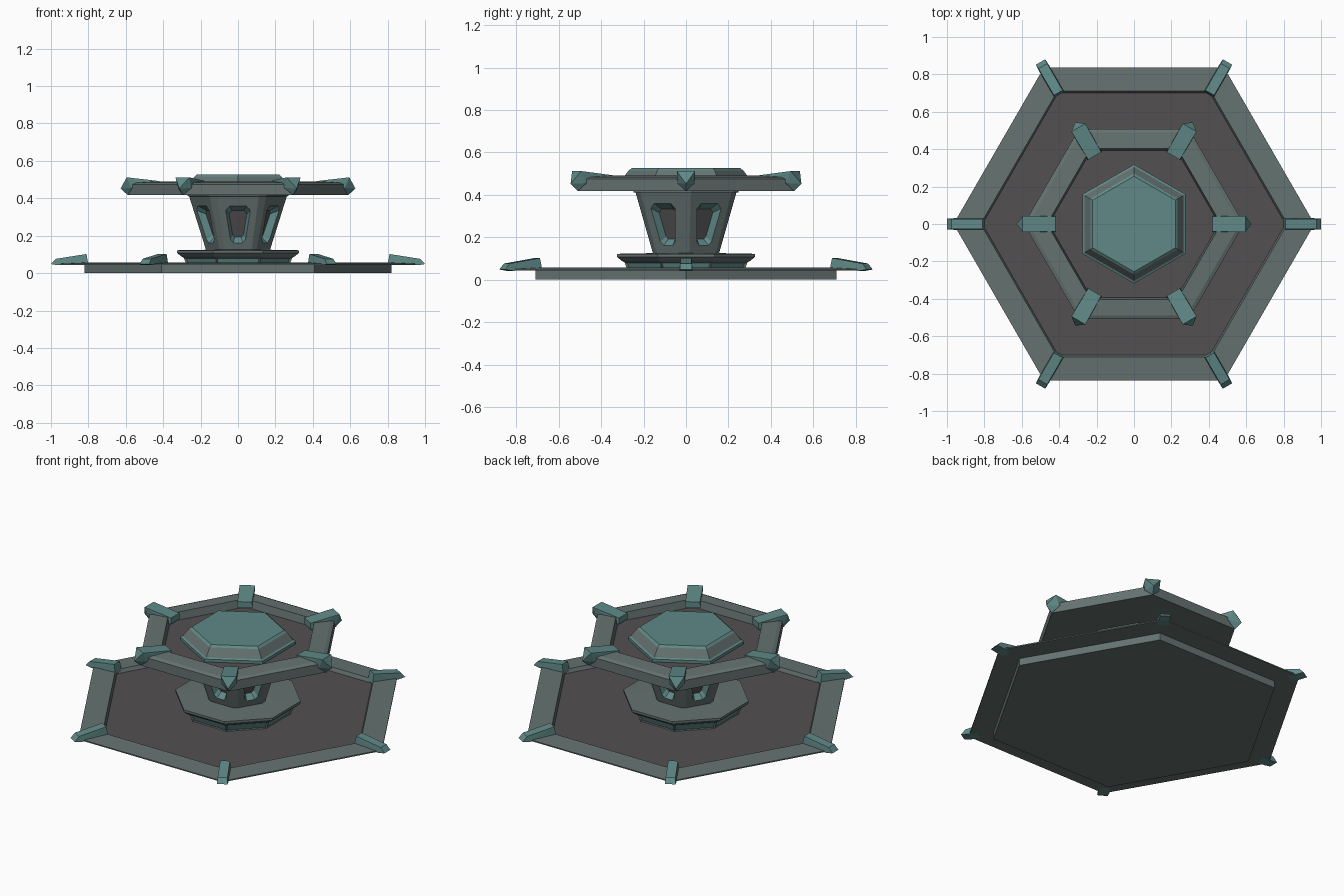
import bpy, bmesh
from math import cos, sin, pi, radians
from mathutils import Vector, Matrix

if "Cube" in bpy.data.objects:
    bpy.data.objects.remove(bpy.data.objects["Cube"])


def material(name, rgb):
    m = bpy.data.materials.new(name)
    m.diffuse_color = (*rgb, 1)
    m.use_nodes = True
    m.node_tree.nodes["Principled BSDF"].inputs["Base Color"].default_value = m.diffuse_color
    return m


GREY = material("grey_green", (0.13, 0.17, 0.163))
TEAL = material("teal", (0.115, 0.25, 0.245))
DARK = material("dark_floor", (0.085, 0.08, 0.08))
MATS = [GREY, TEAL, DARK]


def finish(bm, name):
    bmesh.ops.recalc_face_normals(bm, faces=bm.faces)
    me = bpy.data.meshes.new(name)
    bm.to_mesh(me)
    bm.free()
    for m in MATS:
        me.materials.append(m)
    ob = bpy.data.objects.new(name, me)
    bpy.context.collection.objects.link(ob)
    return ob


def loft(rings, angles, mats):
    """Stack polygon rings (radius, z); mats = bottom cap, each band, top cap."""
    bm = bmesh.new()
    n = len(angles)
    vs = [[bm.verts.new((r * cos(a), r * sin(a), z)) for a in angles] for r, z in rings]
    bm.faces.new(vs[0][::-1]).material_index = mats[0]
    bands = []
    for lo, hi, m in zip(vs, vs[1:], mats[1:]):
        band = []
        for i in range(n):
            j = (i + 1) % n
            f = bm.faces.new((lo[i], lo[j], hi[j], hi[i]))
            f.material_index = m
            band.append(f)
        bands.append(band)
    bm.faces.new(vs[-1]).material_index = mats[-1]
    return bm, bands


def regular(n, start=0.0):
    return [radians(start) + 2 * pi * i / n for i in range(n)]


def window(bm, outline, centre, normal, depth, shrink):
    """Teal recess cut in a flat face: frame strip, teal walls, dark back."""
    back = [centre + (p - centre) * shrink - normal * depth for p in outline]
    a = [bm.verts.new(p) for p in outline]
    b = [bm.verts.new(p) for p in back]
    for i in range(len(a)):
        j = (i + 1) % len(a)
        bm.faces.new((a[i], a[j], b[j], b[i])).material_index = 1
    bm.faces.new(b).material_index = 2
    return a


HEX = regular(6)

# Base plate with recessed floor
bm, _ = loft([(0.82, 0), (0.82, 0.043), (0.965, 0.043), (0.965, 0.05), (0.82, 0.057), (0.81, 0.035)],
             HEX, [0, 0, 0, 0, 0, 0, 2])
finish(bm, "base_plate")

# Octagonal collar with teal panels below its rim
k = 1 / cos(pi / 8)
bm, bands = loft([(0.27 * k, 0.03), (0.29 * k, 0.082), (0.305 * k, 0.09), (0.325 * k, 0.108),
                  (0.325 * k, 0.122), (0.17 * k, 0.125)], regular(8, 22.5), [0] * 7)
panels = bands[0]
bmesh.ops.recalc_face_normals(bm, faces=bm.faces)
bmesh.ops.inset_individual(bm, faces=panels, thickness=0.012, depth=-0.008)
for f in panels:
    f.material_index = 1
finish(bm, "collar")

# Tapered hexagonal column with narrow chamfered corners and window recesses
col_angles = sorted(radians(60 * i + d) for i in range(6) for d in (-5, 5))
BOT, TOP = (0.171, 0.122), (0.262, 0.41)
bm, bands = loft([BOT, TOP, (0.272, 0.412), (0.272, 0.425)], col_angles, [0] * 5)
walls = [f for f in bands[0] if f.calc_area() > 0.03]
PROFILE = [(-0.044, 0.36), (0.044, 0.36), (0.066, 0.335), (0.04, 0.18),
           (0.025, 0.162), (-0.025, 0.162), (-0.04, 0.18), (-0.066, 0.335)]
APO = cos(radians(25))
for f in walls:
    c = f.calc_center_median()
    out = Vector((c.x, c.y, 0)).normalized()
    side = Vector((-out.y, out.x, 0))

    def on_wall(u, z):
        t = (z - BOT[1]) / (TOP[1] - BOT[1])
        return out * (APO * (BOT[0] + t * (TOP[0] - BOT[0]))) + side * u + Vector((0, 0, z))

    outline = [on_wall(u, z) for u, z in PROFILE]
    hole = window(bm, outline, on_wall(0, 0.268), out, 0.04, 0.72)
    edges = list(f.edges)
    mat = f.material_index
    bmesh.ops.delete(bm, geom=[f], context='FACES_ONLY')
    edges += [bm.edges.get((hole[i], hole[(i + 1) % 8])) for i in range(8)]
    made = bmesh.ops.triangle_fill(bm, edges=edges, use_beauty=True)
    for g in made["geom"]:
        if isinstance(g, bmesh.types.BMFace):
            g.material_index = mat
finish(bm, "column")

# Upper tray
bm, _ = loft([(0.588, 0.418), (0.588, 0.475), (0.565, 0.484), (0.465, 0.49), (0.455, 0.445)],
             HEX, [0, 0, 0, 0, 0, 2])
finish(bm, "upper_tray")

# Faceted cap, turned half a side from the tray
bm, _ = loft([(0.318, 0.435), (0.318, 0.462), (0.305, 0.468), (0.27, 0.515), (0.255, 0.526)],
             regular(6, 30), [0, 1, 1, 0, 1, 1])
finish(bm, "cap")


def bracket(name, points, angle):
    bm = bmesh.new()
    for p in points:
        bm.verts.new(p)
    bmesh.ops.convex_hull(bm, input=bm.verts)
    bmesh.ops.dissolve_limit(bm, angle_limit=0.02, verts=bm.verts, edges=bm.edges)
    bmesh.ops.transform(bm, matrix=Matrix.Rotation(angle, 4, 'Z'), verts=bm.verts)
    for f in bm.faces:
        f.material_index = 1
    finish(bm, name)


# Corner brackets on both plates
LOW = [(r, s * w, z) for s in (-1, 1) for r, w, z in
       ((0.80, 0.031, 0.045), (0.81, 0.027, 0.102), (0.975, 0.027, 0.076),
        (1.0, 0.029, 0.048), (0.96, 0.031, 0.042))]
HIGH = [(r, s * w, z) for s in (-1, 1) for r, w, z in
        ((0.42, 0.043, 0.455), (0.42, 0.04, 0.492), (0.595, 0.043, 0.512), (0.57, 0.04, 0.455))]
HIGH += [(0.628, 0, 0.452), (0.59, 0, 0.418)]
for i, a in enumerate(HEX):
    bracket(f"base_bracket_{i + 1}", LOW, a)
    bracket(f"tray_bracket_{i + 1}", HIGH, a)
